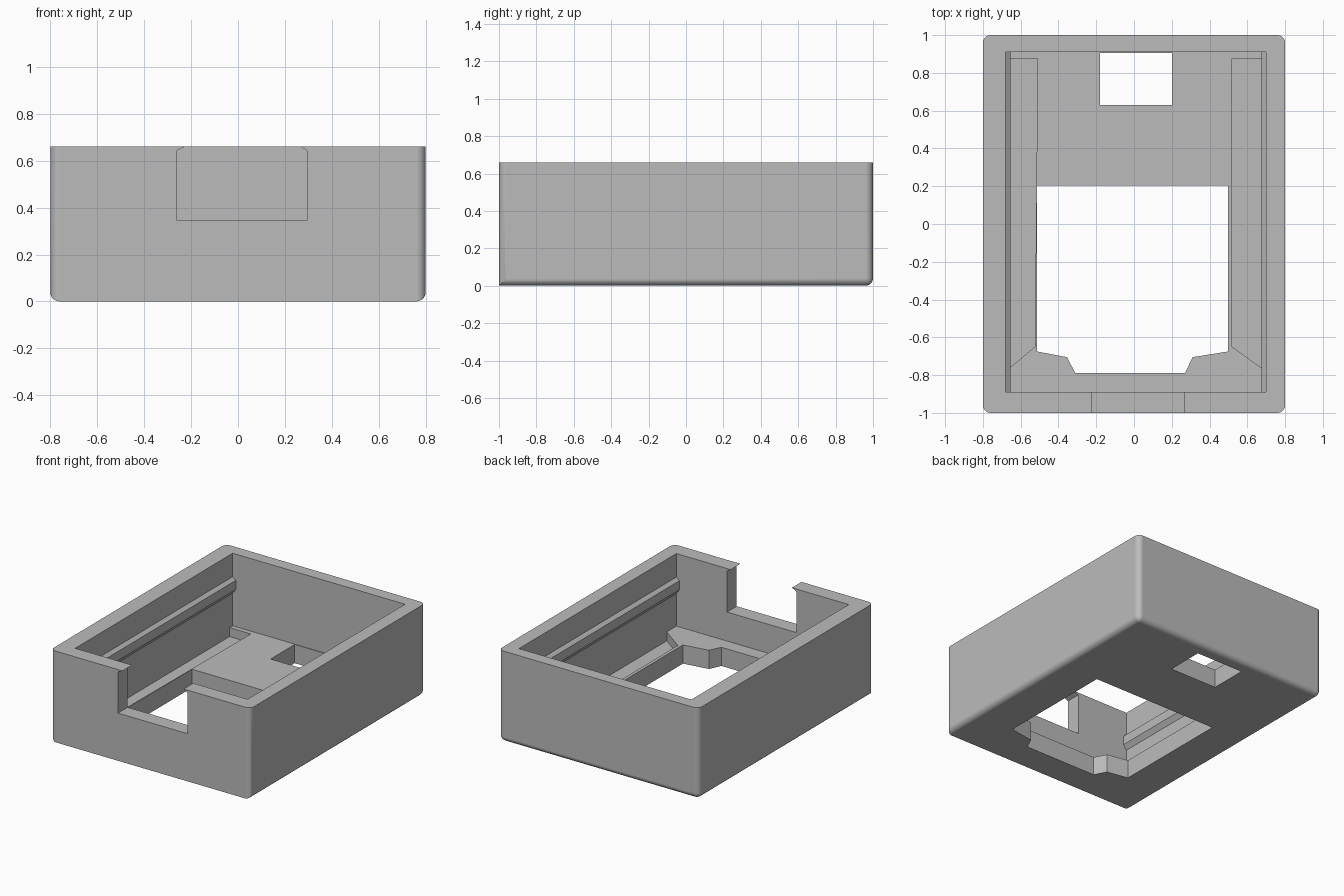
import bpy, bmesh

if "Cube" in bpy.data.objects:
    bpy.data.objects.remove(bpy.data.objects["Cube"], do_unlink=True)

HEIGHT = 0.66
FLOOR = 0.135          # top of the inner floor
RECESS = 0.07          # bottom of the side recesses
LEFT, RIGHT = -0.68, 0.70      # inner wall positions in x
FRONT, BACK = -0.89, 0.91      # inner wall positions in y
TOP = HEIGHT + 0.1

grey = bpy.data.materials.new("plain_grey")
grey.use_nodes = True
colour = (0.5, 0.5, 0.5, 1)
grey.diffuse_color = colour
grey.node_tree.nodes["Principled BSDF"].inputs["Base Color"].default_value = colour


def prism(name, outline, axis, low, high):
    """Extrude a 2D outline along Z (outline in xy) or Y (outline in xz)."""
    def place(p, h):
        return (p[0], p[1], h) if axis == "Z" else (p[0], h, p[1])
    bm = bmesh.new()
    base = bm.faces.new([bm.verts.new(place(p, low)) for p in outline])
    top = bmesh.ops.extrude_face_region(bm, geom=[base])["geom"]
    shift = (0, 0, high - low) if axis == "Z" else (0, high - low, 0)
    verts = [g for g in top if isinstance(g, bmesh.types.BMVert)]
    bmesh.ops.translate(bm, vec=shift, verts=verts)
    bmesh.ops.recalc_face_normals(bm, faces=bm.faces[:])
    mesh = bpy.data.meshes.new(name)
    bm.to_mesh(mesh)
    bm.free()
    mesh.materials.append(grey)
    obj = bpy.data.objects.new(name, mesh)
    bpy.context.collection.objects.link(obj)
    return obj


def rect(x0, x1, y0, y1):
    return [(x0, y0), (x1, y0), (x1, y1), (x0, y1)]


def activate(obj):
    bpy.ops.object.select_all(action="DESELECT")
    obj.select_set(True)
    bpy.context.view_layer.objects.active = obj


def cut(target, cutter):
    """Subtract the cutter from the target and discard it."""
    cutter.hide_render = True
    activate(target)
    mod = target.modifiers.new("cut", "BOOLEAN")
    mod.operation = "DIFFERENCE"
    mod.solver = "EXACT"
    mod.object = cutter
    bpy.ops.object.modifier_apply(modifier=mod.name)
    bpy.data.objects.remove(cutter, do_unlink=True)


# Outer block, rounded on the upright edges and along the bottom sides and back
shell = prism("case_shell", rect(-0.8, 0.8, -1, 1), "Z", 0, HEIGHT)
bm = bmesh.new()
bm.from_mesh(shell.data)
rounded = []
for e in bm.edges:
    mid = (e.verts[0].co + e.verts[1].co) / 2
    upright = abs(mid.z - HEIGHT / 2) < 0.01
    bottom = mid.z < 0.01 and mid.y > -0.9
    if upright or bottom:
        rounded.append(e)
bmesh.ops.bevel(bm, geom=rounded, offset=0.04, segments=5, profile=0.5,
                affect="EDGES", clamp_overlap=True)
bm.to_mesh(shell.data)
bm.free()

# Main cavity
cut(shell, prism("cavity", rect(LEFT, RIGHT, FRONT, BACK), "Z", FLOOR, TOP))

# Shallow recesses beside the floor opening, with a slanted front end
cut(shell, prism("left_recess", [(LEFT, -0.78), (-0.525, -0.65), (-0.51, 0.875),
                                 (LEFT, 0.875)], "Z", RECESS, 0.3))
cut(shell, prism("right_recess", [(RIGHT, -0.78), (0.52, -0.65), (0.52, 0.875),
                                  (RIGHT, 0.875)], "Z", RECESS, 0.3))

# Large floor opening with a stepped front edge
opening = [(-0.513, 0.205), (-0.513, -0.675), (-0.355, -0.705), (-0.31, -0.79),
           (0.27, -0.79), (0.31, -0.705), (0.497, -0.675), (0.497, 0.205)]
cut(shell, prism("floor_opening", opening, "Z", -0.1, 0.3))

# Small rear window in the floor
cut(shell, prism("rear_window", rect(-0.18, 0.2, 0.63, 0.905), "Z", -0.1, 0.3))

# Notch in the front wall, narrowing at the rim
notch = [(-0.26, 0.345), (0.295, 0.345), (0.295, 0.643), (0.265, HEIGHT),
         (0.265, TOP), (-0.225, TOP), (-0.225, HEIGHT), (-0.26, 0.643)]
cut(shell, prism("front_notch", notch, "Y", -1.1, -0.85))

activate(shell)
bpy.ops.object.shade_smooth_by_angle()
weighted = shell.modifiers.new("even_shading", "WEIGHTED_NORMAL")
weighted.keep_sharp = True

# Guide rails along both inner side walls
for name, wall, inward in (("right_rail", LEFT, 1), ("left_rail", RIGHT, -1)):
    profile = [(-0.01, 0.49), (0, 0.49), (0.025, 0.47), (0.025, 0.405),
               (0, 0.37), (-0.01, 0.37)]
    outline = [(wall + inward * d, z) for d, z in profile]
    prism(name, outline, "Y", FRONT - 0.01, BACK + 0.01)
